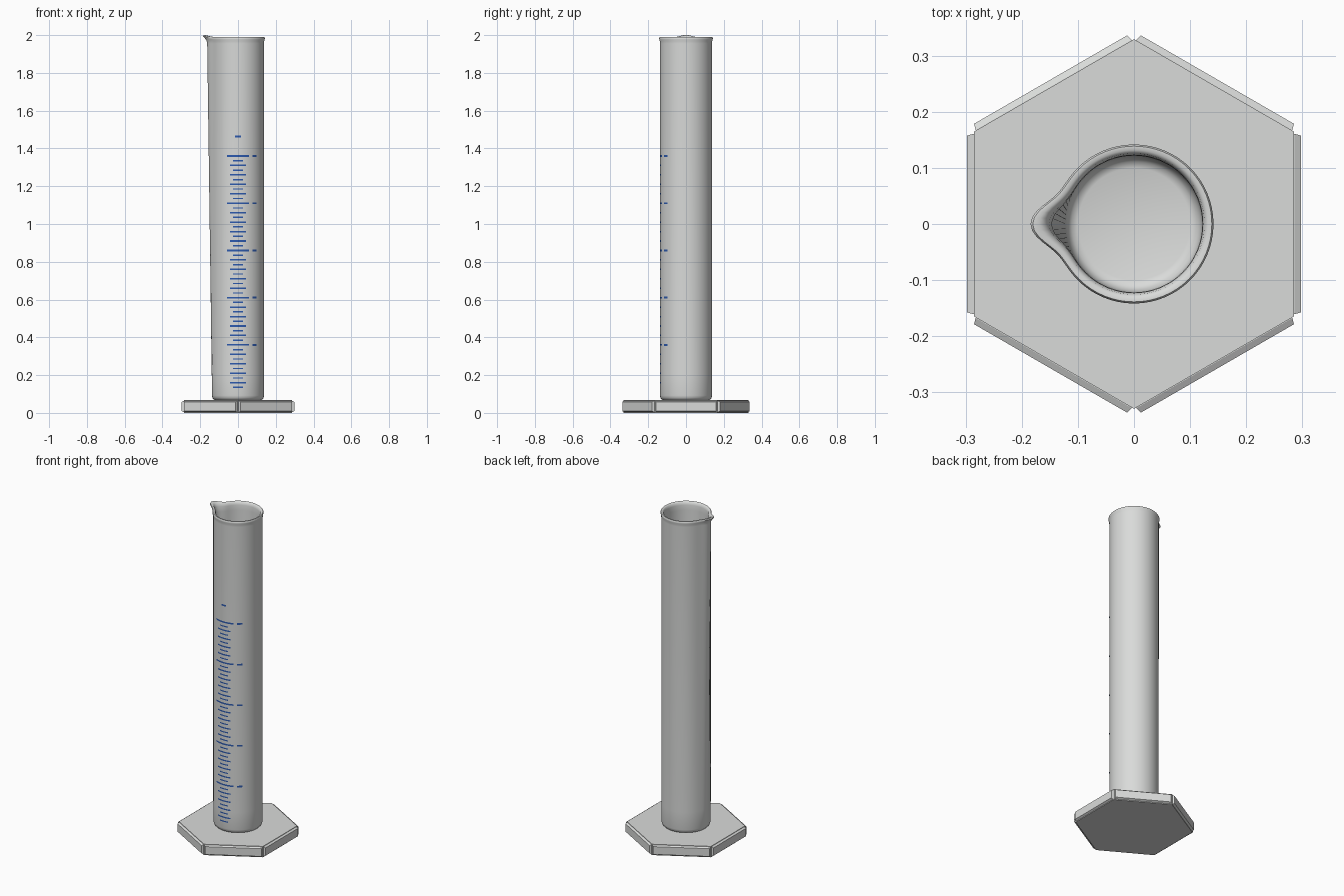
import bpy, bmesh, math
from mathutils import Matrix, Vector

if "Cube" in bpy.data.objects:
    bpy.data.objects.remove(bpy.data.objects["Cube"])


def material(name, rgb):
    m = bpy.data.materials.new(name)
    m.diffuse_color = (*rgb, 1.0)
    m.use_nodes = True
    m.node_tree.nodes["Principled BSDF"].inputs["Base Color"].default_value = m.diffuse_color
    return m


GREY = material("pale_grey", (0.70, 0.71, 0.70))
BLUE = material("scale_blue", (0.025, 0.10, 0.42))


def finish(bm, name, mat, smooth_angle=None, recalc=True):
    if recalc:
        bmesh.ops.recalc_face_normals(bm, faces=bm.faces)
    mesh = bpy.data.meshes.new(name)
    bm.to_mesh(mesh)
    bm.free()
    obj = bpy.data.objects.new(name, mesh)
    bpy.context.collection.objects.link(obj)
    mesh.materials.append(mat)
    if smooth_angle:
        bpy.ops.object.select_all(action='DESELECT')
        obj.select_set(True)
        bpy.context.view_layer.objects.active = obj
        bpy.ops.object.shade_smooth_by_angle(angle=math.radians(smooth_angle))
    return obj


# Hexagonal foot, with corners on the y axis
APOTHEM = 0.286
bm = bmesh.new()
radius = APOTHEM / math.cos(math.pi / 6)
bmesh.ops.create_cone(bm, cap_ends=True, segments=6, radius1=radius,
                      radius2=radius, depth=0.067,
                      matrix=Matrix.Translation((0, 0, 0.0335)))
finish(bm, "hexagonal_foot", GREY)

# Raised, chamfered bands on the six foot sides
bm = bmesh.new()
for k in range(6):
    turn = Matrix.Rotation(k * math.pi / 3, 3, 'Z')
    rings = []
    for x, half, z0, z1 in ((0.280, 0.161, 0.004, 0.064),
                            (0.287, 0.161, 0.004, 0.064),
                            (0.298, 0.158, 0.010, 0.058)):
        rings.append([bm.verts.new(turn @ Vector((x, y, z))) for y, z in
                      ((-half, z0), (half, z0), (half, z1), (-half, z1))])
    for a, b in zip(rings, rings[1:]):
        for i in range(4):
            j = (i + 1) % 4
            bm.faces.new((a[i], a[j], b[j], b[i]))
    bm.faces.new(rings[0][::-1])
    bm.faces.new(rings[-1])
finish(bm, "foot_side_bands", GREY)

# Tube: lathed wall profile (radius, height, spout pull, spout lift)
PROFILE = [
    (0.118, 0.067, 0, 0), (0.128, 0.071, 0, 0), (0.135, 0.079, 0, 0),
    (0.138, 0.092, 0, 0), (0.138, 0.20, 0.001, 0),
    (0.138, 1.955, 0.025, 0), (0.139, 1.968, 0.027, 0.002),
    (0.1415, 1.977, 0.035, 0.008), (0.142, 1.984, 0.043, 0.011),
    (0.139, 1.989, 0.042, 0.011), (0.132, 1.989, 0.038, 0.010),
    (0.126, 1.984, 0.033, 0.008), (0.123, 1.970, 0.029, 0.003),
    (0.122, 1.94, 0.025, 0), (0.122, 0.13, 0, 0),
    (0.119, 0.107, 0, 0), (0.111, 0.095, 0, 0), (0.100, 0.091, 0, 0),
]
SEGMENTS = 96
bm = bmesh.new()
rings = []
for r, z, pull, lift in PROFILE:
    ring = []
    for i in range(SEGMENTS):
        a = 2 * math.pi * i / SEGMENTS
        # pouring spout: a bell-shaped bulge towards -x
        f = math.exp(-(math.degrees(a - math.pi) / 15) ** 2)
        rr = r + pull * f
        ring.append(bm.verts.new((rr * math.cos(a), rr * math.sin(a), z + lift * f)))
    rings.append(ring)
for lo, hi in zip(rings, rings[1:]):
    for i in range(SEGMENTS):
        j = (i + 1) % SEGMENTS
        bm.faces.new((lo[i], lo[j], hi[j], hi[i]))
bm.faces.new(rings[0][::-1])
bm.faces.new(rings[-1])
finish(bm, "measuring_tube", GREY, 50)


# Printed scale: thin strips wrapped round the front of the tube
def strip(bm, x0, x1, z, height, steps=8, r=0.1388):
    rows = []
    for i in range(steps + 1):
        a = math.asin((x0 + (x1 - x0) * i / steps) / r)
        x, y = r * math.sin(a), -r * math.cos(a)
        rows.append((bm.verts.new((x, y, z - height / 2)),
                     bm.verts.new((x, y, z + height / 2))))
    for (a0, a1), (b0, b1) in zip(rows, rows[1:]):
        bm.faces.new((a0, b0, b1, a1))


bm = bmesh.new()
for i in range(1, 51):
    if i % 10 == 0:
        half, height = 0.058, 0.009
    elif i % 2 == 0:
        half, height = 0.042, 0.008
    else:
        half, height = 0.026, 0.007
    strip(bm, -half, half, 0.11 + 0.025 * i, height)
finish(bm, "scale_lines", BLUE, 30, recalc=False)

# Plain dashes beside the long lines and above the scale
bm = bmesh.new()
for i in range(1, 6):
    strip(bm, 0.076, 0.098, 0.11 + 0.25 * i, 0.010, 4)
strip(bm, -0.015, 0.015, 1.463, 0.010, 4)
finish(bm, "scale_dashes", BLUE, 30, recalc=False)
